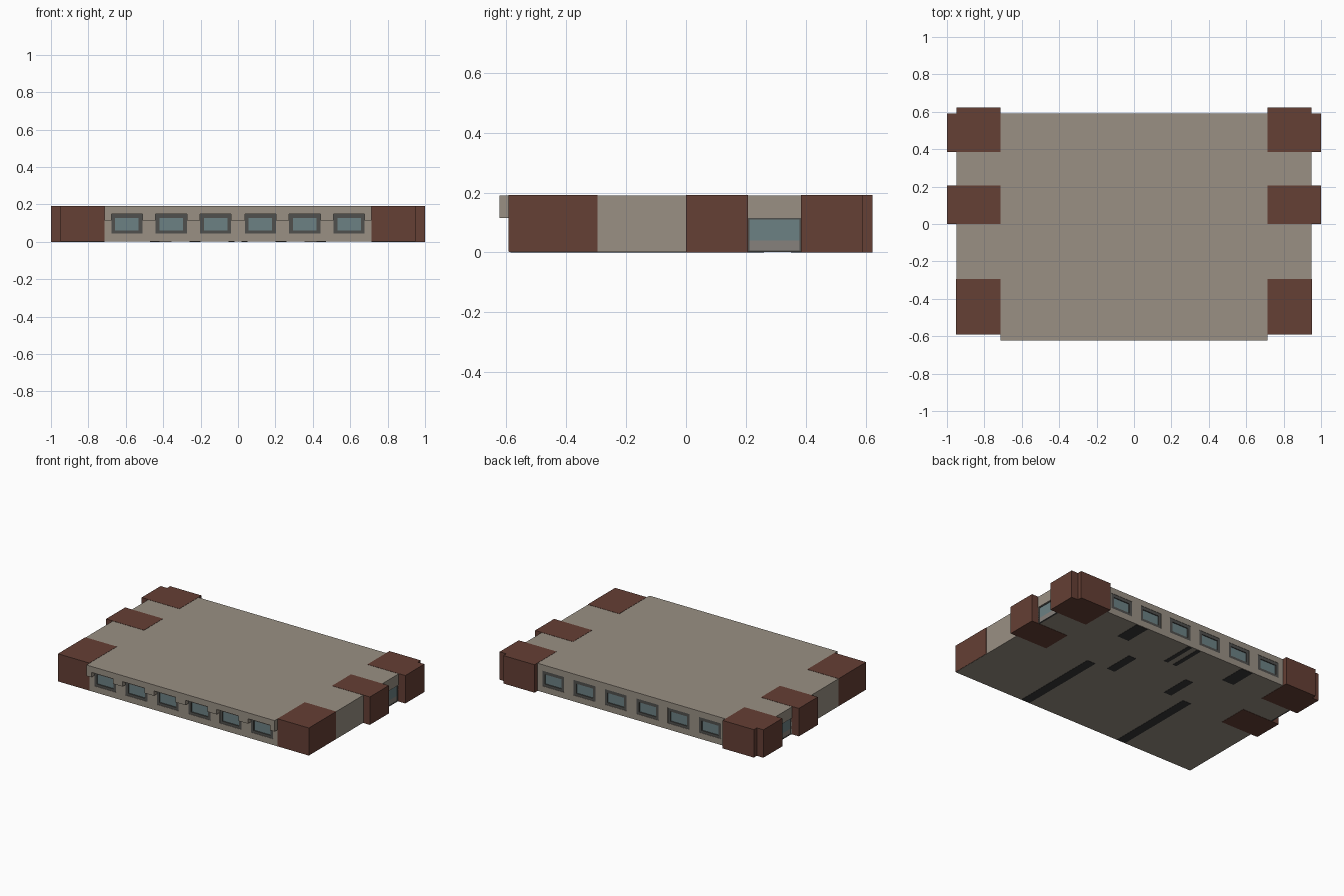
import bpy, bmesh
from mathutils import Matrix, Vector

if "Cube" in bpy.data.objects:
    bpy.data.objects.remove(bpy.data.objects["Cube"])

E = 0.0015   # tiny offset that keeps flush parts from sharing a plane
TOP = 0.19


def material(name, rgb):
    m = bpy.data.materials.new(name)
    m.diffuse_color = (*rgb, 1)
    m.use_nodes = True
    m.node_tree.nodes["Principled BSDF"].inputs["Base Color"].default_value = m.diffuse_color
    return m


STONE = material("stone", (0.32, 0.28, 0.23))
BRICK = material("brick", (0.13, 0.05, 0.035))
FRAME = material("dark_frame", (0.08, 0.08, 0.075))
GLASS = material("glass", (0.15, 0.22, 0.23))
PANEL = material("grey_panel", (0.24, 0.22, 0.20))
DARK = material("dark_strip", (0.04, 0.04, 0.04))


def boxes(name, mat, *specs):
    """One object made of boxes given as (x0, x1, y0, y1, z0, z1)."""
    bm = bmesh.new()
    for x0, x1, y0, y1, z0, z1 in specs:
        lo, hi = Vector((x0, y0, z0)), Vector((x1, y1, z1))
        size = hi - lo
        mtx = Matrix.Translation((lo + hi) / 2) @ Matrix.Diagonal(
            (abs(size.x), abs(size.y), abs(size.z), 1))
        bmesh.ops.create_cube(bm, size=1, matrix=mtx)
    me = bpy.data.meshes.new(name)
    bm.to_mesh(me)
    bm.free()
    ob = bpy.data.objects.new(name, me)
    bpy.context.collection.objects.link(ob)
    if mat:
        me.materials.append(mat)
    return ob


def cut(target, cutter):
    mod = target.modifiers.new("openings", 'BOOLEAN')
    mod.operation = 'DIFFERENCE'
    mod.solver = 'EXACT'
    mod.object = cutter
    bpy.context.view_layer.objects.active = target
    bpy.ops.object.modifier_apply(modifier=mod.name)


# main block and the overhanging strip along the front
body = boxes("building_body", STONE, (-0.95, 0.95, -0.59, 0.59, E, TOP))
overhang = boxes("front_overhang", STONE, (-0.713, 0.713, -0.622, -0.59, 0.115, TOP))

# openings: six windows front and back, one glazed bay on each side
WINDOWS = [s * x for s in (-1, 1) for x in (0.12, 0.357, 0.594)]
W, Z0, Z1 = 0.083, 0.043, 0.149
holes = [(x - W, x + W, s * 0.575, s * 0.64, Z0, Z1) for s in (-1, 1) for x in WINDOWS]
holes += [(s * 0.935, s * 0.97, 0.206, 0.384, -0.02, 0.115) for s in (-1, 1)]
cutter = boxes("opening_cutter", None, *holes)
cutter.hide_render = True
cut(body, cutter)
cut(overhang, cutter)
bpy.data.objects.remove(cutter)

# windows: dark frame bars around a recessed pane
for s, side in ((-1, "front"), (1, "back")):
    y0, y1 = s * 0.574, s * 0.588
    bars, panes = [], []
    for x in WINDOWS:
        bars += [(x - W, x + W, y0, y1, Z0, Z0 + 0.018),
                 (x - W, x + W, y0, y1, Z1 - 0.022, Z1),
                 (x - W, x - W + 0.02, y0, y1, Z0 + 0.018, Z1 - 0.022),
                 (x + W - 0.02, x + W, y0, y1, Z0 + 0.018, Z1 - 0.022)]
        panes.append((x - W + 0.019, x + W - 0.019, s * 0.573, s * 0.582,
                      Z0 + 0.017, Z1 - 0.021))
    boxes(side + "_window_frames", FRAME, *bars)
    boxes(side + "_window_panes", GLASS, *panes)

for s, side in ((1, "right"), (-1, "left")):
    # glazed bay between the rear piers
    boxes(side + "_bay_glass", GLASS, (s * 0.934, s * 0.942, 0.207, 0.383, 0.04, 0.114))
    boxes(side + "_bay_panel", PANEL, (s * 0.934, s * 0.942, 0.207, 0.383, 0.004, 0.04))
    x0, x1 = s * 0.934, s * 0.946
    boxes(side + "_bay_frame", FRAME,
          (x0, x1, 0.205, 0.211, E, 0.115), (x0, x1, 0.379, 0.385, E, 0.115),
          (x0, x1, 0.211, 0.379, 0.110, 0.115), (x0, x1, 0.211, 0.379, E, 0.006))

    # brick piers
    boxes(side + "_front_pier", BRICK,
          (s * 0.713, s * (0.95 + E), -0.59 - E, -0.295, 2 * E, TOP + E))
    boxes(side + "_middle_pier", BRICK, (s * 0.713, s * 1.0, 0.0, 0.206, 0, TOP + E))
    boxes(side + "_rear_pier", BRICK,
          (s * 0.713, s * 1.0, 0.384, 0.59, 0, TOP + E),
          (s * 0.713, s * 0.95, 0.59, 0.622, 0, TOP + E))

    # dark strips showing on the underside
    boxes(side + "_underside_strips", DARK,
          (s * 0.355, s * 0.42, -0.585, 0.05, 0, 0.01),
          (s * 0.20, s * 0.26, 0.05, 0.26, 0, 0.01),
          (s * 0.38, s * 0.47, 0.40, 0.585, 0, 0.01),
          (s * 0.02, s * 0.05, 0.35, 0.585, 0, 0.01))
